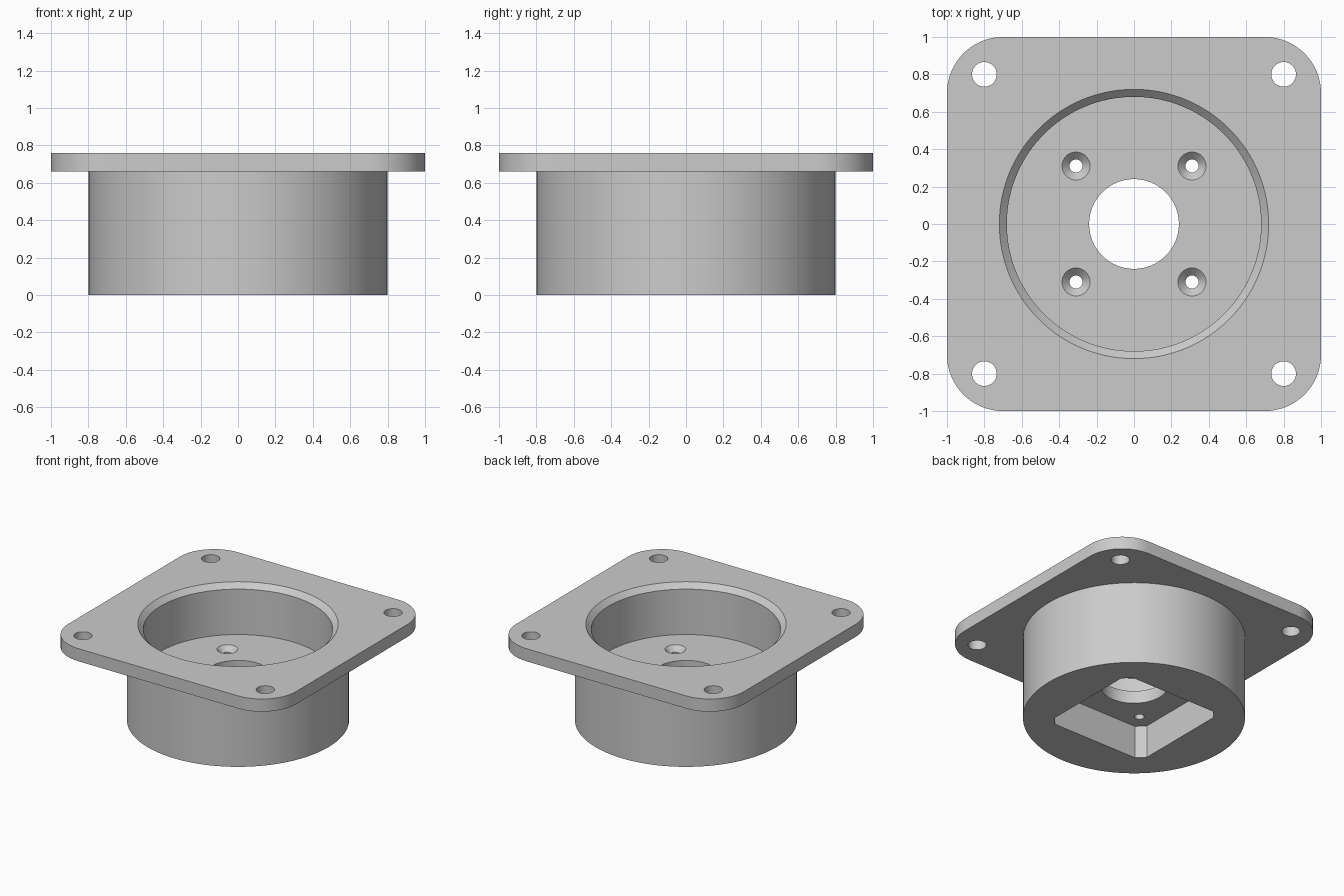
import bpy, bmesh, math

cube = bpy.data.objects.get("Cube")
if cube:
    bpy.data.objects.remove(cube, do_unlink=True)

grey = bpy.data.materials.new("plain grey")
grey.use_nodes = True
colour = (0.6, 0.6, 0.6, 1)
grey.diffuse_color = colour
grey.node_tree.nodes["Principled BSDF"].inputs["Base Color"].default_value = colour


def circle(radius, x=0, y=0, sides=48):
    steps = [2 * math.pi * i / sides for i in range(sides)]
    return [(x + radius * math.cos(a), y + radius * math.sin(a)) for a in steps]


def square(half, corner, steps):
    """Square outline with rounded corners; one step gives a chamfer."""
    points = []
    for quarter in range(4):
        turn = quarter * math.pi / 2
        sx = 1 if quarter in (0, 3) else -1
        sy = 1 if quarter < 2 else -1
        for i in range(steps + 1):
            a = turn + math.pi / 2 * i / steps
            points.append((sx * (half - corner) + corner * math.cos(a),
                           sy * (half - corner) + corner * math.sin(a)))
    return points


def loft(name, rings):
    """Closed solid through a stack of (outline, height) rings."""
    bm = bmesh.new()
    loops = [[bm.verts.new((x, y, z)) for x, y in outline] for outline, z in rings]
    bm.faces.new(loops[0][::-1])
    bm.faces.new(loops[-1])
    for low, high in zip(loops, loops[1:]):
        n = len(low)
        for i in range(n):
            j = (i + 1) % n
            bm.faces.new((low[i], low[j], high[j], high[i]))
    mesh = bpy.data.meshes.new(name)
    bm.to_mesh(mesh)
    bm.free()
    mesh.materials.append(grey)
    obj = bpy.data.objects.new(name, mesh)
    bpy.context.collection.objects.link(obj)
    return obj


def combine(target, tool, operation):
    mod = target.modifiers.new(operation.lower(), "BOOLEAN")
    mod.operation, mod.solver, mod.object = operation, "EXACT", tool
    bpy.context.view_layer.objects.active = target
    bpy.ops.object.modifier_apply(modifier=mod.name)
    bpy.data.objects.remove(tool, do_unlink=True)


# Flange plate and round housing, joined into one casting
FLOOR, TOP = 0.36, 0.76
mount = loft("flanged_motor_mount", [(square(1, 0.3, 16), 0.66), (square(1, 0.3, 16), TOP)])
housing = [(circle(0.798, sides=128), z) for z in (0, 0.71)]
combine(mount, loft("housing", housing), "UNION")

# Upper bore with chamfered rim
bore = [(0.68, FLOOR), (0.68, 0.72), (0.72, TOP), (0.76, 0.8)]
cutters = [[(circle(r, sides=128), z) for r, z in bore]]

# Square pocket underneath with chamfered corners
cutters.append([(square(0.435, 0.061, 1), z) for z in (-0.1, 0.26)])

# Centre hole through the inner floor
cutters.append([(circle(0.24, sides=64), z) for z in (0.2, 0.45)])

# Countersunk screw holes in the floor and plain holes in the flange corners
screw = [(0.035, 0.2), (0.035, 0.32), (0.075, FLOOR), (0.095, 0.38)]
for sx in (-1, 1):
    for sy in (-1, 1):
        cutters.append([(circle(r, sx * 0.31, sy * 0.31, 32), z) for r, z in screw])
        cutters.append([(circle(0.066, sx * 0.8, sy * 0.8), z) for z in (0.6, 0.85)])

for rings in cutters:
    combine(mount, loft("cutter", rings), "DIFFERENCE")

# Smooth curved walls, crisp edges
bpy.ops.object.select_all(action="DESELECT")
mount.select_set(True)
bpy.context.view_layer.objects.active = mount
bpy.ops.object.shade_smooth_by_angle(angle=math.radians(30))
